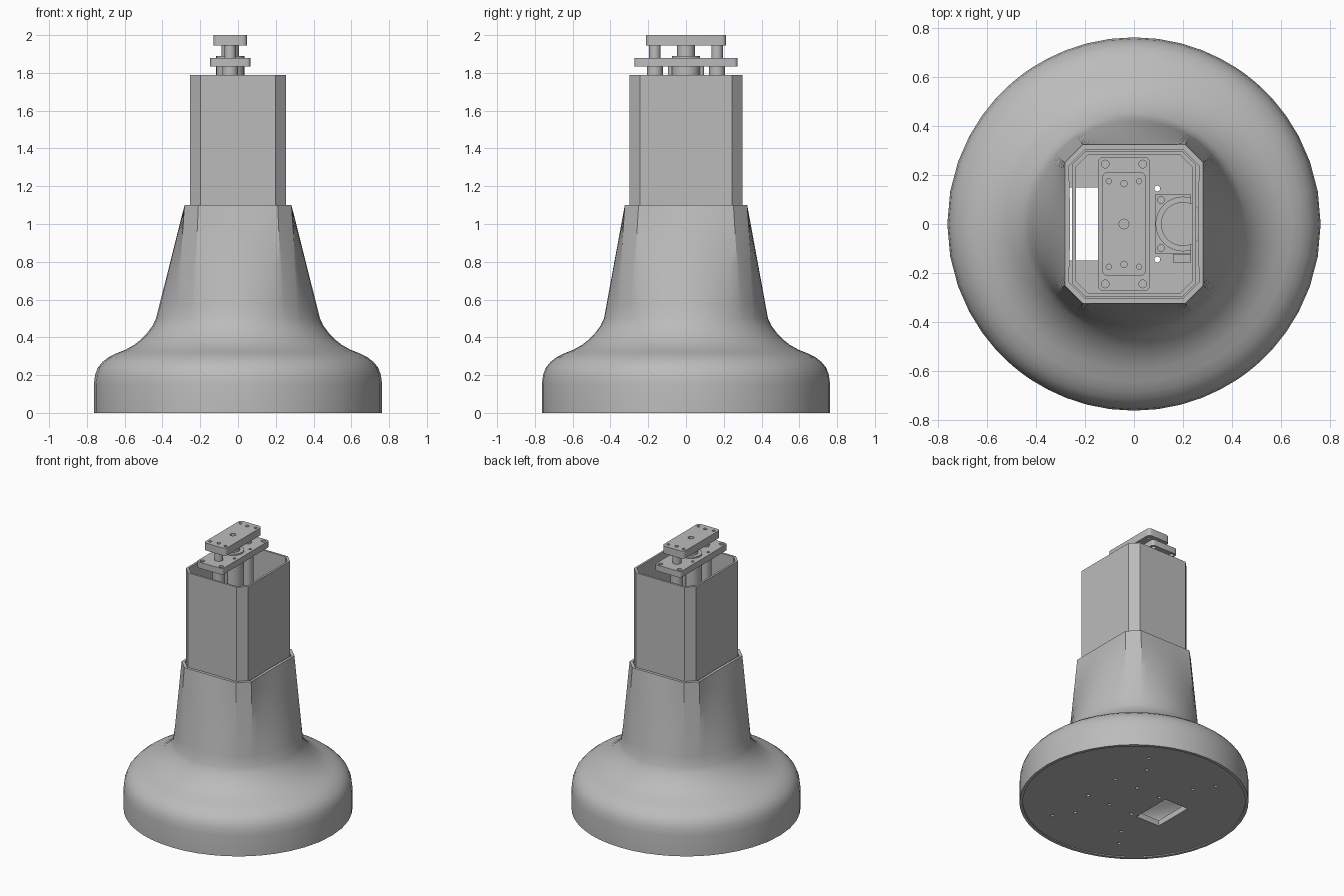
import bpy, bmesh, math
from mathutils import Matrix, Vector

cube = bpy.data.objects.get("Cube")
if cube:
    bpy.data.objects.remove(cube, do_unlink=True)

grey = bpy.data.materials.new("plain grey")
grey.use_nodes = True
grey.diffuse_color = (0.5, 0.5, 0.5, 1)
grey.node_tree.nodes["Principled BSDF"].inputs["Base Color"].default_value = (0.5, 0.5, 0.5, 1)


def finish(bm, name, smooth=True):
    bmesh.ops.recalc_face_normals(bm, faces=bm.faces)
    mesh = bpy.data.meshes.new(name)
    bm.to_mesh(mesh)
    bm.free()
    mesh.materials.append(grey)
    obj = bpy.data.objects.new(name, mesh)
    bpy.context.collection.objects.link(obj)
    if smooth:
        bpy.ops.object.select_all(action="DESELECT")
        obj.select_set(True)
        bpy.context.view_layer.objects.active = obj
        bpy.ops.object.shade_smooth_by_angle(angle=math.radians(25))
    return obj


def add_box(bm, x0, x1, y0, y1, z0, z1, corner=0):
    size = Vector((x1 - x0, y1 - y0, z1 - z0))
    mid = Vector((x0 + x1, y0 + y1, z0 + z1)) / 2
    verts = bmesh.ops.create_cube(bm, size=1, matrix=Matrix.Translation(mid) @ Matrix.Diagonal((*size, 1)))["verts"]
    if corner:
        edges = {e for v in verts for e in v.link_edges if abs(e.verts[0].co.z - e.verts[1].co.z) > 1e-4}
        bmesh.ops.bevel(bm, geom=list(edges), offset=corner, segments=4, profile=0.5, affect="EDGES")


def add_rod(bm, x, y, r, z0, z1, sides=24):
    bmesh.ops.create_cone(bm, cap_ends=True, segments=sides, radius1=r, radius2=r, depth=z1 - z0,
                          matrix=Matrix.Translation((x, y, (z0 + z1) / 2)))


def box(name, *dims, corner=0):
    bm = bmesh.new()
    add_box(bm, *dims, corner=corner)
    return finish(bm, name)


def rod(name, *dims, sides=24):
    bm = bmesh.new()
    add_rod(bm, *dims, sides=sides)
    return finish(bm, name)


def cut(obj, bm):
    # Subtract the cutter shape, then discard it
    cutter = finish(bm, "cutter", smooth=False)
    cutter.hide_render = True
    mod = obj.modifiers.new("cut", "BOOLEAN")
    mod.operation, mod.object, mod.solver = "DIFFERENCE", cutter, "EXACT"
    bpy.ops.object.select_all(action="DESELECT")
    obj.select_set(True)
    bpy.context.view_layer.objects.active = obj
    while obj.modifiers[0] != mod:
        bpy.ops.object.modifier_move_up(modifier=mod.name)
    bpy.ops.object.modifier_apply(modifier=mod.name)
    bpy.data.objects.remove(cutter, do_unlink=True)


def octagon(hx, hy, c, per_side=1):
    quarter = [(hx, -hy + c), (hx, hy - c), (hx - c, hy), (c - hx, hy)]
    corners = [Vector(p) for p in quarter] + [-Vector(p) for p in quarter]
    return [a.lerp(b, i / per_side) for a, b in zip(corners, corners[1:] + corners[:1])
            for i in range(per_side)]


def bridge(bm, rings):
    # Closed loop of rings: outside, rim, inside, foot
    loops = [[bm.verts.new(p) for p in ring] for ring in rings]
    n = len(loops[0])
    for a, b in zip(loops, loops[1:] + loops[:1]):
        for i in range(n):
            j = (i + 1) % n
            bm.faces.new((a[i], a[j], b[j], b[i]))


# Bell-shaped shell: round foot blending up into an octagonal neck
RIM, ROUND = 1.1, 0.5
FLARE = [(0, .763), (.15, .763), (.2, .757), (.24, .742), (.27, .717), (.295, .685), (.315, .645),
         (.335, .595), (.36, .55), (.39, .512), (.42, .483), (.46, .453), (.5, .434)]
plan = octagon(.283, .324, .073, 10)


def shell_ring(z, r, inset=0):
    w = min(1, (RIM - z) / (RIM - ROUND))
    return [(*(p.normalized() * (p.length * (1 - w) + r * w - inset)), z) for p in plan]


levels = FLARE + [(ROUND + (RIM - ROUND) * i / 8, .434) for i in range(1, 9)]
outside = [shell_ring(z, r) for z, r in levels]
inside = [shell_ring(z, r, .022) for z, r in reversed(levels)]
bm = bmesh.new()
bridge(bm, outside + inside)
finish(bm, "bell_shell")

# Sliding column: open octagonal tube
bm = bmesh.new()
outer, inner = octagon(.253, .298, .055), octagon(.238, .283, .05)
bridge(bm, [[(*p, z) for p in ring] for ring, z in ((outer, .6), (outer, 1.79), (inner, 1.79), (inner, .6))])
finish(bm, "column_tube", smooth=False)

# Base plate with cable opening and screw holes
base = rod("base_plate", 0, 0, .742, .008, .05, sides=96)
bm = bmesh.new()
add_box(bm, -.34, -.148, -.15, .15, -.1, .2)
for sy in (-1, 1):
    for x, y in ((.095, .145), (-.1, .145), (.2, .37), (-.2, .37), (.29, .5), (-.29, .5), (.28, .14)):
        add_rod(bm, x, sy * y, .012, -.1, .2, sides=12)
cut(base, bm)

# Lifting mechanism, offset from the column centre
CX = -.041
top = box("top_plate", CX - .089, CX + .089, -.213, .213, 1.945, 2, corner=.025)
bm = bmesh.new()
add_rod(bm, CX, 0, .02, 1.97, 2.1, sides=16)
for sy in (-1, 1):
    add_rod(bm, CX, sy * .165, .013, 1.97, 2.1, sides=16)
    for sx in (-1, 1):
        add_rod(bm, CX + sx * .062, sy * .175, .011, 1.9, 2.1, sides=12)
cut(top, bm)

guide = box("guide_plate", CX - .106, CX + .106, -.273, .273, 1.835, 1.88, corner=.02)
bm = bmesh.new()
for sx in (-1, 1):
    for sy in (-1, 1):
        add_rod(bm, CX + sx * .077, sy * .245, .016, 1.8, 1.95, sides=16)
        add_rod(bm, CX + sx * .077, sy * .09, .01, 1.8, 1.95, sides=12)
cut(guide, bm)

for side, sy in (("front", -1), ("back", 1)):
    rod(f"{side}_guide_rod", CX, sy * .165, .03, .3, 1.945)
    rod(f"{side}_bearing_sleeve", CX, sy * .165, .042, 1.3, 1.835)
    box(f"{side}_sleeve_block", CX - .075, CX + .075, sy * .165 - .04, sy * .165 + .04, .05, 1.3)
rod("lift_screw", CX, 0, .047, 1.88, 1.945)
rod("screw_flange", CX, 0, .075, 1.88, 1.89)
rod("screw_housing", CX, 0, .075, .05, 1.835)
for side, sy in (("front", -1), ("back", 1)):
    rod(f"{side}_tie_bar", CX, sy * .082, .012, 1.3, 1.835, sides=12)

# Drive unit standing on the base plate
drive = box("drive_bracket", .085, .232, -.12, .12, .05, .3)
bm = bmesh.new()
add_rod(bm, .2, 0, .11, .25, .4, sides=32)
for sy in (-1, 1):
    add_rod(bm, .11, sy * .098, .014, .25, .4, sides=12)
cut(drive, bm)
rod("drive_motor", .2, 0, .09, .2, .31, sides=32)
box("drive_connector", .16, .232, -.158, -.122, .05, .25)
